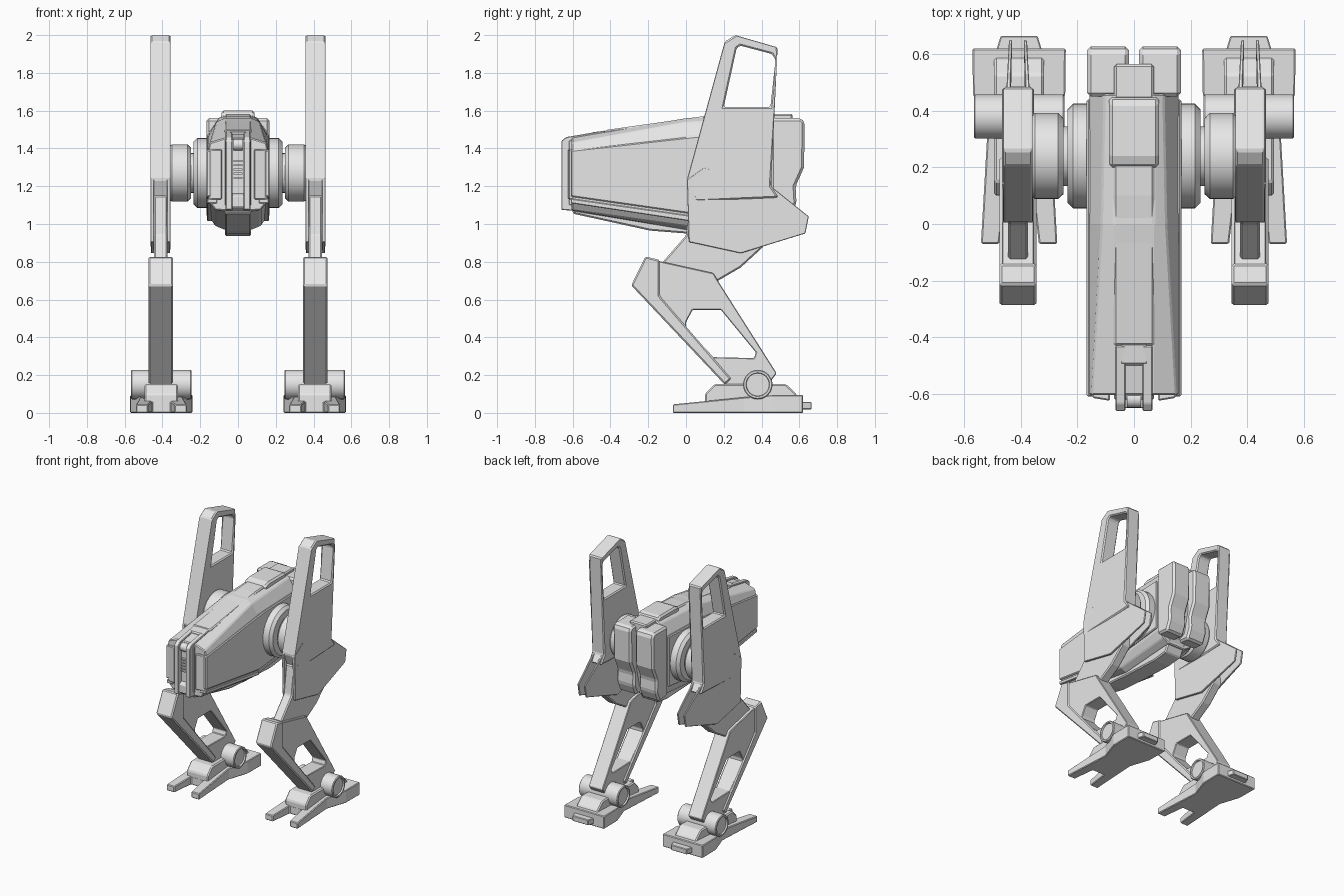
import bpy, bmesh, math

grey = bpy.data.materials.new("plain grey")
grey.diffuse_color = (0.8, 0.8, 0.8, 1)


def finish(name, bm, bevel=0.0, smooth=False):
    bmesh.ops.recalc_face_normals(bm, faces=bm.faces)
    mesh = bpy.data.meshes.new(name)
    bm.to_mesh(mesh)
    bm.free()
    mesh.materials.append(grey)
    ob = bpy.data.objects.new(name, mesh)
    bpy.context.collection.objects.link(ob)
    if bevel:
        mod = ob.modifiers.new("edge_bevel", 'BEVEL')
        mod.width, mod.segments = bevel, 1
        mod.limit_method, mod.angle_limit = 'ANGLE', math.radians(25)
    if smooth:
        bpy.ops.object.select_all(action='DESELECT')
        bpy.context.view_layer.objects.active = ob
        ob.select_set(True)
        bpy.ops.object.shade_smooth_by_angle(angle=math.radians(30))
    return ob


def prism(name, outline, a, b, hole=None, bevel=0.008, axis='x', shape=None):
    """Extrude an outline (y,z for axis x, or x,y for axis z) from a to b."""
    bm = bmesh.new()
    place = (lambda p: (a, p[0], p[1])) if axis == 'x' else (lambda p: (p[0], p[1], a))
    for loop in [outline] + ([hole] if hole else []):
        vs = [bm.verts.new(place(p)) for p in loop]
        for i in range(len(vs)):
            bm.edges.new((vs[i - 1], vs[i]))
    bmesh.ops.triangle_fill(bm, edges=bm.edges[:], use_beauty=True)
    bmesh.ops.dissolve_limit(bm, angle_limit=0.01, verts=bm.verts[:], edges=bm.edges[:])
    ext = bmesh.ops.extrude_face_region(bm, geom=bm.faces[:])
    move = (b - a, 0, 0) if axis == 'x' else (0, 0, b - a)
    bmesh.ops.translate(bm, vec=move, verts=[g for g in ext['geom'] if isinstance(g, bmesh.types.BMVert)])
    if shape:
        for v in bm.verts:
            shape(v.co)
    return finish(name, bm, bevel)


def lathe(name, profile, y, z, n=32):
    """Turn a profile of (x, radius) about an axis parallel to x."""
    bm = bmesh.new()
    rings = [[bm.verts.new((x, y + r * math.cos(2 * math.pi * i / n), z + r * math.sin(2 * math.pi * i / n)))
              for i in range(n)] for x, r in profile]
    for r0, r1 in zip(rings, rings[1:]):
        for i in range(n):
            bm.faces.new((r0[i - 1], r0[i], r1[i], r1[i - 1]))
    bm.faces.new(rings[0])
    bm.faces.new(rings[-1])
    return finish(name, bm, smooth=True)


def loft(name, sections, bevel=0.006):
    """Skin mirrored half sections: (y, [(x, z), ...])."""
    bm = bmesh.new()
    rings = []
    for y, half in sections:
        pts = half + [(-x, z) for x, z in reversed(half)]
        rings.append([bm.verts.new((x, y, z)) for x, z in pts])
    n = len(rings[0])
    for r0, r1 in zip(rings, rings[1:]):
        for i in range(n):
            bm.faces.new((r0[i - 1], r0[i], r1[i], r1[i - 1]))
    bm.faces.new(rings[0])
    bm.faces.new(rings[-1])
    return finish(name, bm, bevel)


# Main hull
loft("hull", [
    (-0.605, [(0.07, 1.07), (0.12, 1.075), (0.155, 1.12), (0.158, 1.39), (0.15, 1.43), (0.07, 1.455)]),
    (0.0, [(0.07, 0.97), (0.12, 0.99), (0.155, 1.04), (0.157, 1.465), (0.115, 1.54), (0.07, 1.56)]),
    (0.46, [(0.07, 1.0), (0.12, 1.03), (0.155, 1.09), (0.157, 1.48), (0.105, 1.56), (0.07, 1.58)]),
])

# Keel and raised spine along the centre
prism("keel", [(-0.6, 1.055), (-0.19, 0.965), (0.0, 0.95), (0.3, 0.937), (0.42, 0.95), (0.48, 1.06),
               (0.4, 1.15), (-0.6, 1.2)], -0.07, 0.07)
prism("spine", [(-0.43, 1.4), (-0.43, 1.497), (0.1, 1.572), (0.25, 1.582), (0.25, 1.4)], -0.072, 0.072)
prism("spine_cover", [(0.2, 1.5), (0.2, 1.585), (0.24, 1.6), (0.43, 1.6), (0.45, 1.585), (0.45, 1.5)],
      -0.088, 0.088, bevel=0.015)
prism("rear_latch", [(0.44, 1.45), (0.44, 1.582), (0.565, 1.582), (0.565, 1.45)], -0.07, 0.07)
prism("rear_core", [(0.44, 1.05), (0.44, 1.5), (0.56, 1.5), (0.56, 1.25), (0.52, 1.08)], -0.04, 0.04)

# Nose: slot back, vent slats, hinge block and pin
prism("nose_plate", [(-0.62, 1.1), (-0.62, 1.44), (-0.59, 1.455), (-0.59, 1.1)], -0.07, 0.07, bevel=0.004)
prism("nose_block", [(-0.65, 1.09), (-0.65, 1.15), (-0.6, 1.17), (-0.6, 1.07)], -0.045, 0.045, bevel=0.004)
prism("nose_bridge", [(-0.5, 1.42), (-0.5, 1.485), (-0.42, 1.495), (-0.42, 1.42)], -0.05, 0.05)
lathe("nose_pin", [(-0.025, 0.03), (0.025, 0.03)], -0.62, 1.42, 16)
for i in range(5):
    z = 1.24 + i * 0.022
    prism("vent_slat", [(-0.635, z), (-0.635, z + 0.01), (-0.61, z + 0.01), (-0.61, z)], -0.024, 0.024, bevel=0)

for s in (-1, 1):
    # Nose prongs, cheek plates and side plates
    prism("nose_prong", [(-0.66, 1.075), (-0.66, 1.44), (-0.635, 1.46), (-0.43, 1.495), (-0.43, 1.4),
                         (-0.6, 1.38), (-0.6, 1.07)], s * 0.03, s * 0.065, bevel=0.004)
    prism("cheek_plate", [(s * 0.085, -0.625), (s * 0.145, -0.615), (s * 0.155, -0.59), (s * 0.085, -0.59)],
          1.13, 1.395, axis='z', bevel=0.005)
    prism("side_plate", [(-0.61, 1.145), (-0.61, 1.39), (0.06, 1.465), (0.44, 1.475), (0.44, 1.1), (0.02, 1.055)],
          s * 0.14, s * 0.167, bevel=0.006)
    prism("lower_strip", [(-0.61, 1.11), (-0.61, 1.135), (0.02, 1.045), (0.02, 1.015)],
          s * 0.11, s * 0.163, bevel=0.004)

    # Rear pods with a waisted back
    prism("rear_pod", [(0.45, 1.04), (0.45, 1.56), (0.61, 1.56), (0.628, 1.54), (0.625, 1.3), (0.58, 1.2),
                       (0.585, 1.11), (0.55, 1.03)], s * 0.018, s * 0.166, bevel=0.02)

    # Hip hub stepping outward
    lathe("hip_hub", [(s * x, r) for x, r in (
        (0.14, 0.185), (0.215, 0.185), (0.235, 0.165), (0.235, 0.105), (0.25, 0.105), (0.25, 0.135),
        (0.268, 0.152), (0.35, 0.152), (0.365, 0.14))], 0.24, 1.27)

    cx = s * 0.41
    # Tall fin with window
    prism("upper_fin", [(0.26, 2.0), (0.485, 1.935), (0.45, 1.2), (0.49, 1.14), (0.05, 1.12), (0.005, 1.235),
                        (0.205, 1.965)], cx - 0.052, cx + 0.052,
          hole=[(0.285, 1.945), (0.455, 1.9), (0.474, 1.87), (0.447, 1.62), (0.2, 1.62), (0.268, 1.93)])

    # Paired thigh guards closing in toward the tail
    def taper(co):
        k = min(max((co.y - 0.25) / 0.4, 0), 1)
        co.x = cx + (co.x - cx) * (1 - 0.4 * k)
    for t in (-1, 1):
        prism("thigh_guard", [(0.005, 1.235), (0.095, 1.3), (0.45, 1.2), (0.65, 1.04), (0.632, 0.95),
                              (0.29, 0.845), (0.015, 0.905)],
              cx + t * 0.034, cx + t * 0.053, bevel=0.003, shape=taper)
    prism("thigh_link", [(-0.14, 0.78), (0.0, 0.94), (0.03, 1.15), (0.4, 1.15), (0.41, 0.88), (0.29, 0.77),
                         (0.17, 0.7), (0.0, 0.68)], cx - 0.036, cx + 0.036)

    # Shin with window and front guard
    prism("shin", [(-0.215, 0.82), (0.145, 0.74), (0.175, 0.69), (0.48, 0.21), (0.42, 0.13), (0.205, 0.15),
                   (-0.28, 0.675)], cx - 0.057, cx + 0.057,
          hole=[(0.035, 0.545), (0.185, 0.545), (0.37, 0.32), (0.36, 0.29), (0.145, 0.295), (0.0, 0.45),
                (0.0, 0.48)])
    prism("shin_guard", [(-0.215, 0.828), (-0.14, 0.81), (-0.14, 0.62), (0.24, 0.18), (0.205, 0.15),
                         (-0.29, 0.675)], cx - 0.065, cx + 0.065)

    # Ankle barrel with recessed ends and its mounting block
    cf = s * 0.406
    lathe("ankle_barrel", [(cf + x, r) for x, r in (
        (-0.15, 0.055), (-0.15, 0.06), (-0.16, 0.063), (-0.16, 0.073), (-0.155, 0.078), (0.155, 0.078),
        (0.16, 0.073), (0.16, 0.063), (0.15, 0.06), (0.15, 0.055))], 0.38, 0.15)
    prism("ankle_block", [(0.1, 0.05), (0.1, 0.1), (0.15, 0.152), (0.53, 0.152), (0.585, 0.1), (0.6, 0.05)],
          cf - 0.088, cf + 0.088)

    # Forked foot, thinner at the toes, with heel tab
    half = [(0.165, 0.62), (0.163, 0.46), (0.113, 0.31), (0.135, -0.07), (0.07, -0.07), (0.05, 0.1)]

    def slope(co):
        if co.z > 0.01:
            co.z = 0.045 + 0.05 * min((co.y + 0.07) / 0.5, 1)
    prism("foot", [(cf + x, y) for x, y in half] + [(cf - x, y) for x, y in reversed(half)],
          0.0, 0.09, axis='z', bevel=0.005, shape=slope)
    prism("heel_tab", [(cf - 0.085, 0.6), (cf + 0.085, 0.6), (cf + 0.065, 0.665), (cf - 0.065, 0.665)],
          0.018, 0.058, axis='z', bevel=0.004)
